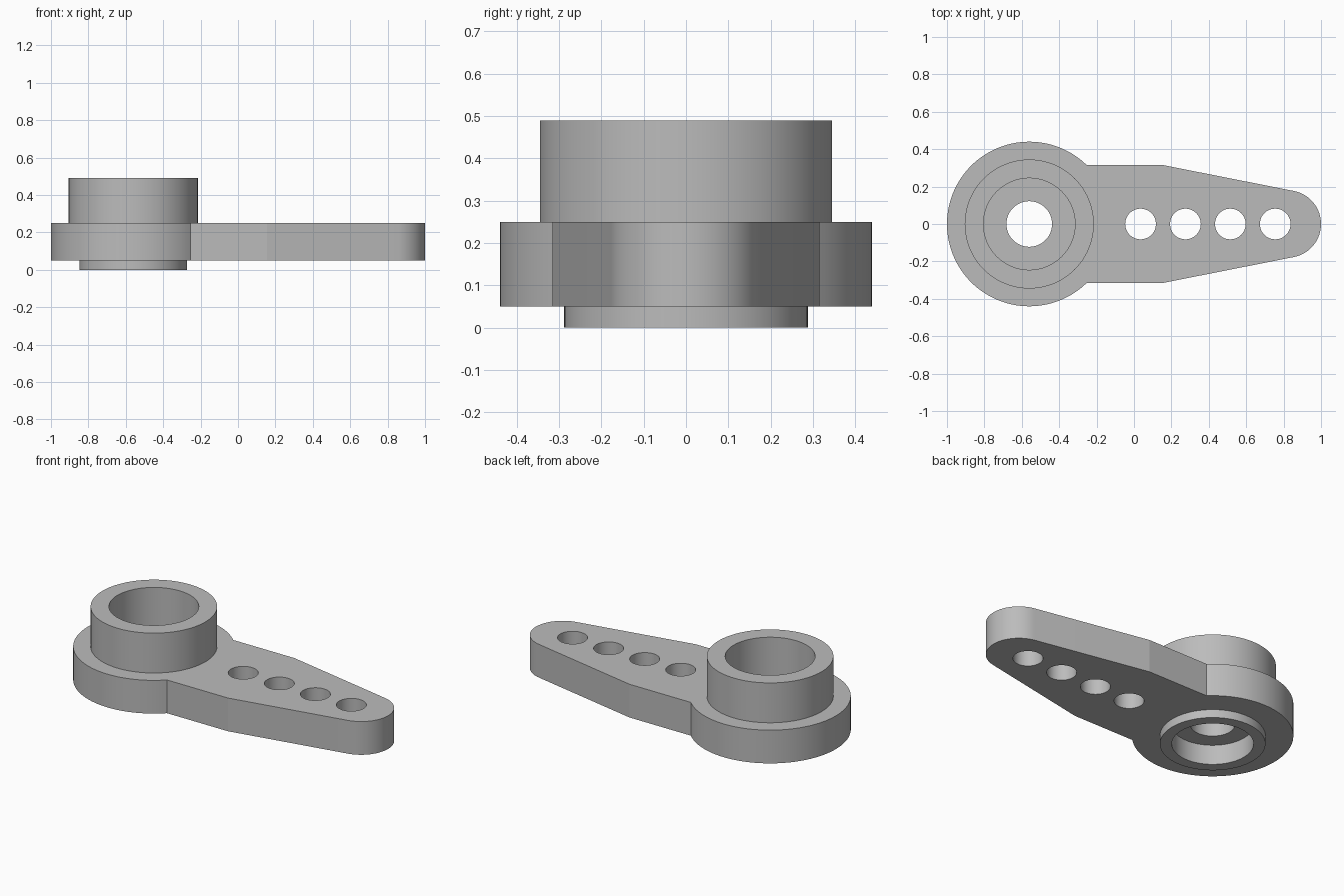
import bpy, bmesh, math

cube = bpy.data.objects.get("Cube")
if cube:
    bpy.data.objects.remove(cube, do_unlink=True)

HUB_X, HUB_R = -0.56, 0.44
ARM_HALF, TAPER_X = 0.315, 0.155
TIP_X, TIP_R = 0.82, 0.18
PLATE_BOTTOM, PLATE_TOP, HEIGHT = 0.05, 0.25, 0.49

grey = bpy.data.materials.new("plain grey")
grey.use_nodes = True
colour = (0.5, 0.5, 0.5, 1)
grey.diffuse_color = colour
grey.node_tree.nodes["Principled BSDF"].inputs["Base Color"].default_value = colour


def arc(cx, radius, start, end, steps):
    angles = [start + (end - start) * i / steps for i in range(steps + 1)]
    return [(cx + radius * math.cos(a), radius * math.sin(a)) for a in angles]


def prism(name, outline, bottom, top):
    bm = bmesh.new()
    face = bm.faces.new([bm.verts.new((x, y, bottom)) for x, y in outline])
    side = bmesh.ops.extrude_face_region(bm, geom=[face])["geom"]
    for v in side:
        if isinstance(v, bmesh.types.BMVert):
            v.co.z = top
    bmesh.ops.recalc_face_normals(bm, faces=bm.faces)
    mesh = bpy.data.meshes.new(name)
    bm.to_mesh(mesh)
    bm.free()
    mesh.materials.append(grey)
    obj = bpy.data.objects.new(name, mesh)
    bpy.context.collection.objects.link(obj)
    return obj


def disc(name, x, radius, bottom, top, steps=96):
    return prism(name, arc(x, radius, 0, math.tau, steps)[:-1], bottom, top)


def combine(target, tool, operation):
    mod = target.modifiers.new(tool.name, 'BOOLEAN')
    mod.operation, mod.solver, mod.object = operation, 'EXACT', tool
    bpy.context.view_layer.update()
    graph = bpy.context.evaluated_depsgraph_get()
    mesh = bpy.data.meshes.new_from_object(target.evaluated_get(graph))
    target.modifiers.clear()
    target.data = mesh
    bpy.data.objects.remove(tool, do_unlink=True)


# Flange and tapered arm share one outline
join = math.asin(ARM_HALF / HUB_R)
slope = math.atan2(ARM_HALF - TIP_R, TIP_X + 0.034 - TAPER_X)
tip = math.pi / 2 - slope
outline = arc(HUB_X, HUB_R, join, math.tau - join, 96)
outline += [(TAPER_X, -ARM_HALF)]
outline += arc(TIP_X, TIP_R, -tip, tip, 32)
outline += [(TAPER_X, ARM_HALF)]
horn = prism("lever_arm", outline, PLATE_BOTTOM, PLATE_TOP)

# Raised collar and lower rim
combine(horn, disc("collar", HUB_X, 0.345, 0.15, HEIGHT), 'UNION')
combine(horn, disc("lower_rim", HUB_X, 0.288, 0, 0.15), 'UNION')

# Upper bore, lower recess and screw hole, leaving a thin web
combine(horn, disc("upper_bore", HUB_X, 0.245, 0.2, 1), 'DIFFERENCE')
combine(horn, disc("lower_recess", HUB_X, 0.223, -1, 0.12), 'DIFFERENCE')
combine(horn, disc("screw_hole", HUB_X, 0.122, -1, 1, 64), 'DIFFERENCE')

# Row of linkage holes
for i in range(4):
    combine(horn, disc("linkage_hole", 0.035 + 0.24 * i, 0.082, -1, 1, 48), 'DIFFERENCE')

horn.data.materials.clear()
horn.data.materials.append(grey)
for face in horn.data.polygons:
    face.material_index = 0

bpy.ops.object.select_all(action='DESELECT')
horn.select_set(True)
bpy.context.view_layer.objects.active = horn
bpy.ops.object.shade_smooth_by_angle(angle=math.radians(9))
